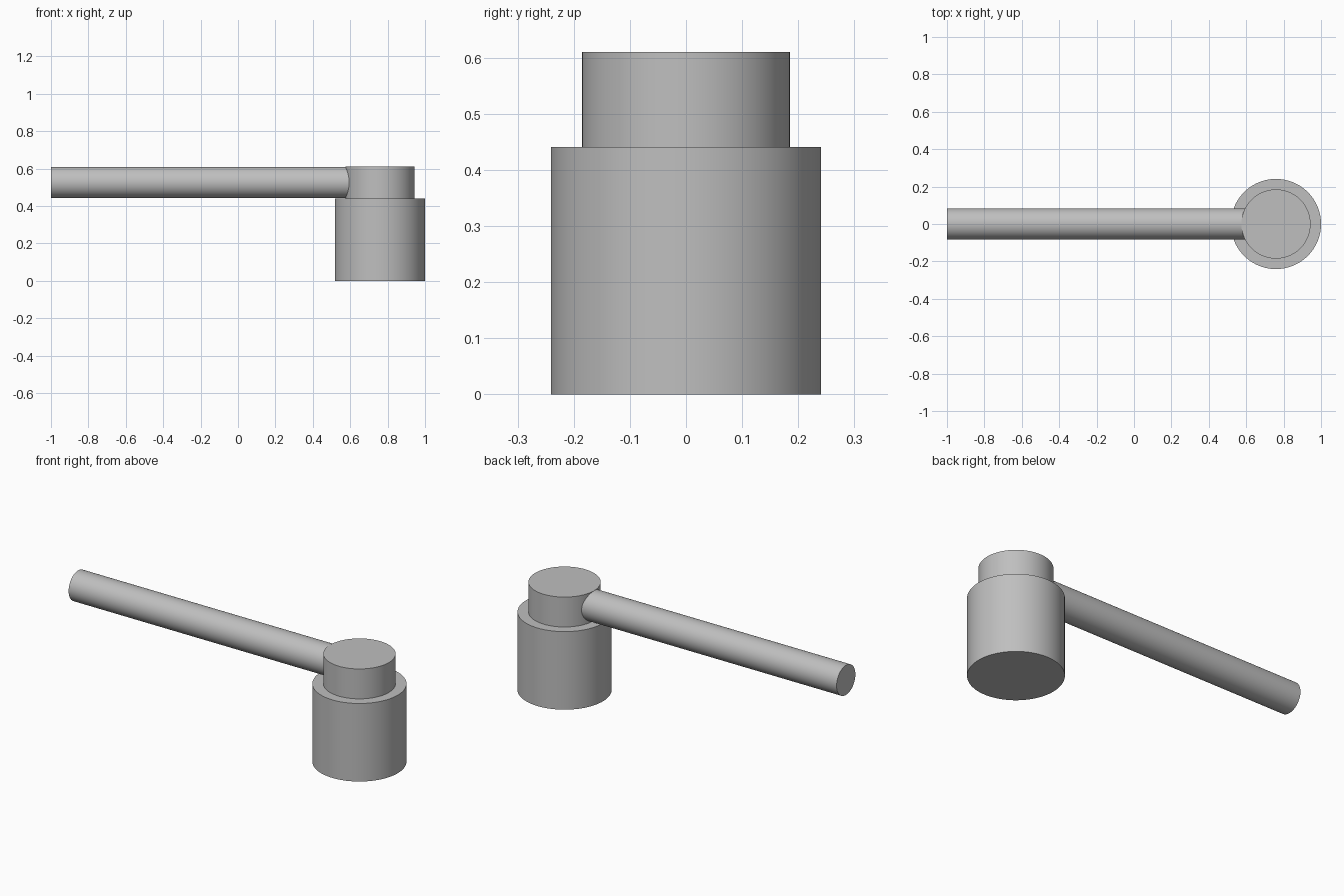
import bpy
import math

cube = bpy.data.objects.get("Cube")
if cube:
    bpy.data.objects.remove(cube, do_unlink=True)

# One plain grey metal
grey = bpy.data.materials.new("grey_metal")
grey.use_nodes = True
colour = (0.52, 0.52, 0.52, 1)
grey.diffuse_color = colour
grey.node_tree.nodes["Principled BSDF"].inputs["Base Color"].default_value = colour


def cylinder(name, radius, length, centre, tilt=0):
    """Smooth-sided capped cylinder, tilted about the y axis."""
    bpy.ops.mesh.primitive_cylinder_add(
        vertices=96, radius=radius, depth=length,
        location=centre, rotation=(0, tilt, 0))
    part = bpy.context.object
    part.name = name
    part.data.materials.append(grey)
    bpy.ops.object.shade_smooth_by_angle(angle=math.radians(30))
    return part


HEAD_X = 0.759
BODY_R, BODY_H = 0.241, 0.441
NECK_R, TOP = 0.185, 0.61
ROD_R = (TOP - BODY_H) / 2
ROD_Z = (TOP + BODY_H) / 2

# Wide socket body, narrower neck on top
cylinder("socket_body", BODY_R, BODY_H, (HEAD_X, 0, BODY_H / 2))
cylinder("neck", NECK_R, TOP - BODY_H, (HEAD_X, 0, ROD_Z))

# Long round handle running into the neck
rod_start, rod_end = -1.0, HEAD_X - 0.1
cylinder("handle", ROD_R - 0.0005, rod_end - rod_start,
         ((rod_start + rod_end) / 2, 0, ROD_Z), math.pi / 2)
